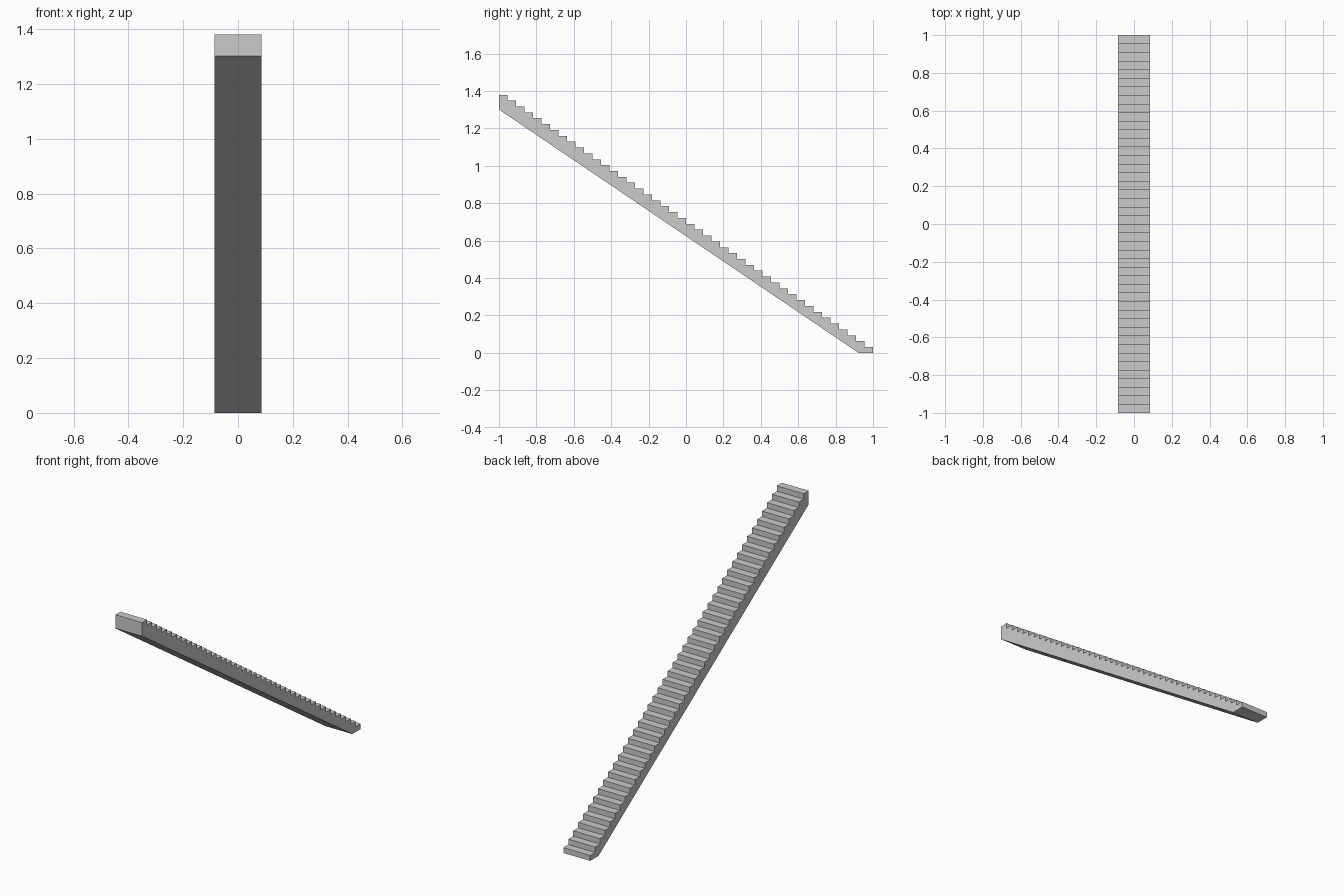
import bpy, bmesh

if "Cube" in bpy.data.objects:
    bpy.data.objects.remove(bpy.data.objects["Cube"])

STEPS = 44
HALF_W = 0.086
HEIGHT = 1.38
RUN = 2.0 / STEPS
RISE = HEIGHT / STEPS

# Side profile (y, z): sloped underside, then the stepped top from front to back
profile = [(0.923, 0.0), (-1.0, 1.301)]
for i in range(STEPS):
    z = HEIGHT - i * RISE
    profile += [(-1 + i * RUN, z), (-1 + (i + 1) * RUN, z)]
profile.append((1.0, 0.0))

# Extrude the profile across the width
bm = bmesh.new()
face = bm.faces.new([bm.verts.new((-HALF_W, y, z)) for y, z in profile])
ext = bmesh.ops.extrude_face_region(bm, geom=[face])
moved = [v for v in ext["geom"] if isinstance(v, bmesh.types.BMVert)]
bmesh.ops.translate(bm, verts=moved, vec=(2 * HALF_W, 0, 0))
# Ensure both side walls remain and point outward
if not any(abs(f.normal.x) > 0.9 and f.calc_center_median().x < 0 for f in bm.faces):
    bm.faces.new([v for v in face.verts])
bmesh.ops.triangulate(bm, faces=[f for f in bm.faces if len(f.verts) > 4])
bmesh.ops.recalc_face_normals(bm, faces=bm.faces)

mesh = bpy.data.meshes.new("staircase")
bm.to_mesh(mesh)
bm.free()
stairs = bpy.data.objects.new("staircase", mesh)
bpy.context.collection.objects.link(stairs)
